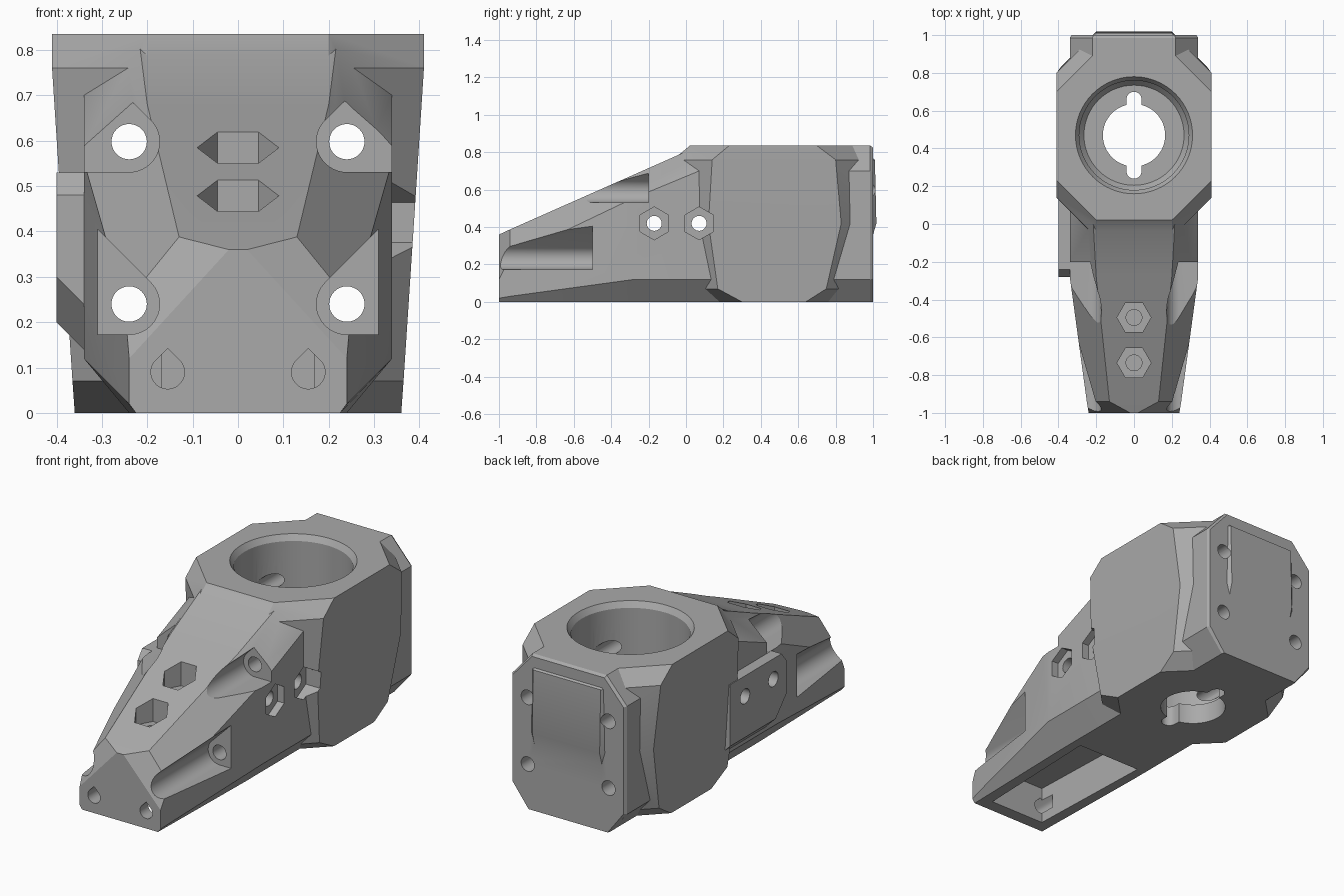
import bpy, bmesh, math

if "Cube" in bpy.data.objects:
    bpy.data.objects.remove(bpy.data.objects["Cube"])

grey = bpy.data.materials.new("warm_grey")
grey.diffuse_color = (0.40, 0.40, 0.40, 1)
grey.use_nodes = True
grey.node_tree.nodes["Principled BSDF"].inputs["Base Color"].default_value = grey.diffuse_color
TOP = 0.835


def loft(name, rings, helper=True):
    """Closed solid through a list of rings with equal point counts."""
    bm = bmesh.new()
    vs = [[bm.verts.new(p) for p in r] for r in rings]
    n = len(rings[0])
    for a, b in zip(vs, vs[1:]):
        for i in range(n):
            j = (i + 1) % n
            bm.faces.new((a[i], a[j], b[j], b[i]))
    bm.faces.new(vs[0])
    bm.faces.new(vs[-1])
    bmesh.ops.recalc_face_normals(bm, faces=bm.faces)
    me = bpy.data.meshes.new(name)
    bm.to_mesh(me)
    bm.free()
    me.materials.append(grey)
    ob = bpy.data.objects.new(name, me)
    bpy.context.collection.objects.link(ob)
    ob.hide_render = helper
    return ob


def along(axis, prof, *stations):
    """Place a 2D profile at positions on an axis."""
    put = {'x': lambda p, s: (s, p[0], p[1]),
           'y': lambda p, s: (p[0], s, p[1]),
           'z': lambda p, s: (p[0], p[1], s)}[axis]
    return [[put(p, s) for p in prof] for s in stations]


def circle(cx, cy, r, n=48, a0=0.0, a1=360.0):
    full = a1 - a0 >= 360
    k = n if full else n - 1
    return [(cx + r * math.cos(math.radians(a0 + (a1 - a0) * i / k)),
             cy + r * math.sin(math.radians(a0 + (a1 - a0) * i / k))) for i in range(n)]


def mirror(prof, s):
    return [(s * x, z) for x, z in prof]


# Tapered snout running through to the rear mounting plate
def section(y, xb, xs, zb, zs, xt, zt):
    half = [(xb, 0), (xs, zb), (xs, zs), (xt, zt)]
    return [(x, y, z) for x, z in half + [(-x, z) for x, z in reversed(half)]]


body = loft("tool_head_body", [
    section(-1.0, .225, .24, .02, .12, .02, .36),
    section(-.94, .226, .25, .03, .24, .13, .388),
    section(-.28, .24, .34, .12, .555, .20, .68),
    section(.07, .24, .34, .12, .70, .22, TOP),
    section(.985, .24, .34, .12, .70, .22, TOP),
    section(1.0, .235, .33, .125, .695, .215, TOP - .01)], helper=False)


# Wide faceted housing around the bore
def plan(z, x, ya, yb):
    d = x - .20
    half = [(x, ya), (x, yb), (.20, yb + d)]
    pts = half + [(-px, py) for px, py in reversed(half)] + [(-.20, ya - d), (.20, ya - d)]
    return [(px, py, z) for px, py in pts]


housing = loft("housing", [
    plan(0, .36, .30, .64), plan(.07, .365, .17, .75), plan(.42, .388, .12, .83),
    plan(.76, .41, .14, .80), plan(TOP, .41, .23, .70)])

# Flat side pad with sloped underside on the left
outer = [(-.28, .30), (-.28, .48), (-.24, .53), (.2, .53), (.2, .20), (-.19, .20)]
inner = [(y, z - .10 if z <= .30 else z) for y, z in outer]
pad = loft("side_pad", along('x', outer, -.40) + along('x', inner, -.30))

joins, cuts = [housing, pad], []

# Central bore with chamfered lip, floor opening and two key slots
cuts.append(loft("bore", [[(x, y, z) for x, y in circle(0, .47, r, 64)] for r, z in
                          ((.265, .11), (.29, .14), (.29, .805), (.31, TOP), (.31, 1.0))]))
cuts.append(loft("floor_opening", along('z', circle(0, .47, .165), -.1, .3)))
slot = circle(0, .66, .04, 16, 0, 180) + circle(0, .28, .04, 16, 180, 360)
cuts.append(loft("key_slot", along('z', slot, -.1, .31)))

R = .067
for s in (-1, 1):
    for z in (.24, .598):
        # Long bolt holes from front to rear
        cuts.append(loft("bolt_hole", along('y', circle(s * .24, z, .039, 32), -1.2, 1.2)))
    # Lower bolt channel, open to the side with a 45 degree roof
    low = circle(.24, .24, R, 24, 135, 270) + [(.5, .24 - R), (.5, .595)]
    cuts.append(loft("lower_channel", along('y', mirror(low, s), -1.2, -.5)))
    # Upper bolt channel with a peaked roof
    up = circle(.24, .598, R, 24, 135, 270) + [(.5, .598 - R), (.5, .602), (.333, .602),
                                               (.24, .598 + R * math.sqrt(2))]
    cuts.append(loft("upper_channel", along('y', mirror(up, s), -1.2, -.2)))
    # Teardrop holes in the nose
    tear = circle(s * .155, .09, .037, 24, 135, 405) + [(s * .155, .09 + .037 * math.sqrt(2))]
    cuts.append(loft("nose_hole", along('y', tear, -1.2, -.85)))

# Hexagonal nut pockets and cross holes on the right side
for y in (-.17, .07):
    cuts.append(loft("side_nut_pocket", along('x', circle(y, .42, .088, 6, 30, 390), .30, .6)))
    cuts.append(loft("cross_hole", along('x', circle(y, .42, .04, 32), -.6, .6)))

# Hexagonal nut pockets on the sloping top
for y, z in ((-.735, .39), (-.495, .49)):
    cuts.append(loft("top_nut_pocket", along('z', circle(0, y, .09, 6), z, 1)))
    cuts.append(loft("top_screw_hole", along('z', circle(0, y, .042, 32), z - .08, z + .02)))

# Recess under the nose
under = [(-.165, -.93), (.165, -.93), (.19, -.2), (-.19, -.2)]
cuts.append(loft("under_recess", along('z', under, -.1, .20)))

for obs, op in ((joins, 'UNION'), (cuts, 'DIFFERENCE')):
    for ob in obs:
        m = body.modifiers.new(ob.name, 'BOOLEAN')
        m.operation, m.solver, m.object = op, 'EXACT', ob

# Bake the booleans and remove the helpers
dg = bpy.context.evaluated_depsgraph_get()
mesh = bpy.data.meshes.new_from_object(body.evaluated_get(dg))
body.modifiers.clear()
body.data = mesh
mesh.materials.clear()
mesh.materials.append(grey)
for p in mesh.polygons:
    p.material_index = 0
for ob in joins + cuts:
    bpy.data.objects.remove(ob)

bpy.context.view_layer.objects.active = body
body.select_set(True)
bpy.ops.object.shade_smooth_by_angle(angle=math.radians(20))
